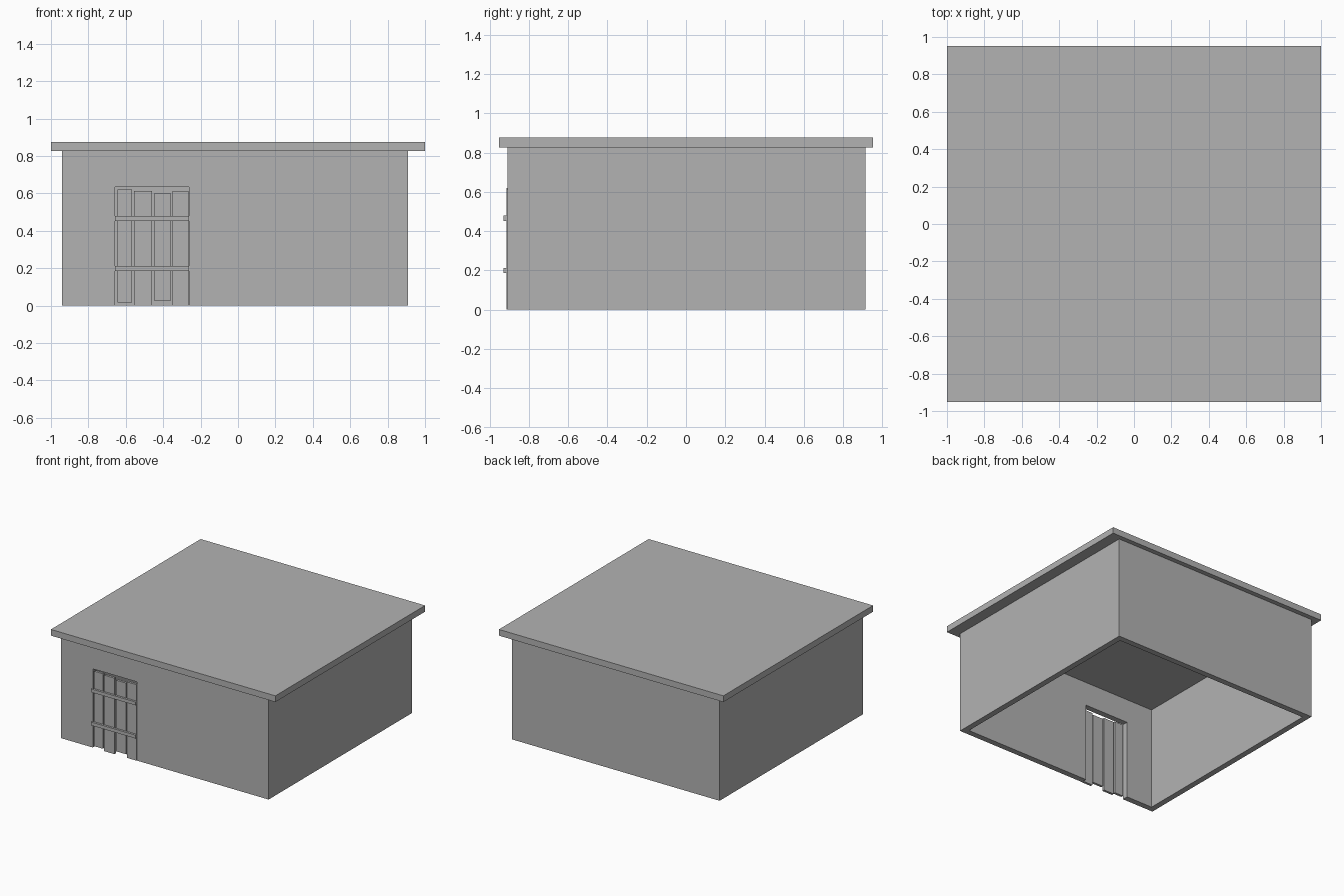
import bpy
from mathutils import Vector

cube = bpy.data.objects.get("Cube")
if cube:
    bpy.data.objects.remove(cube, do_unlink=True)

# One plain grey for the whole building
grey = bpy.data.materials.new("plain_grey")
grey.use_nodes = True
colour = (0.45, 0.45, 0.45, 1)
grey.diffuse_color = colour
grey.node_tree.nodes["Principled BSDF"].inputs["Base Color"].default_value = colour


def box(name, low, high):
    """Axis-aligned box between two opposite corners."""
    low, high = Vector(low), Vector(high)
    bpy.ops.mesh.primitive_cube_add(size=1)
    obj = bpy.context.object
    obj.name = obj.data.name = name
    for v in obj.data.vertices:
        v.co = (low + high) / 2 + v.co * (high - low)
    obj.data.materials.append(grey)
    return obj


def cut(target, cutter):
    """Subtract the cutter from the target and discard it."""
    mod = target.modifiers.new("cut", "BOOLEAN")
    mod.operation = "DIFFERENCE"
    mod.solver = "EXACT"
    mod.object = cutter
    bpy.context.view_layer.objects.active = target
    bpy.ops.object.modifier_apply(modifier=mod.name)
    bpy.data.objects.remove(cutter, do_unlink=True)


left, right, front, back = -0.94, 0.91, -0.91, 0.915
eaves, thick = 0.826, 0.047
door_left, door_right, door_top = -0.657, -0.262, 0.634

# Hollow walls, open underneath, with a doorway through the front
walls = box("walls", (left, front, 0), (right, back, eaves))
cut(walls, box("room_cutter", (left + thick, front + thick, -0.1),
               (right - thick, back - thick, eaves + 0.1)))
cut(walls, box("doorway_cutter", (door_left, front - 0.1, -0.1),
               (door_right, front + 0.1, door_top)))

# Flat overhanging roof slab
box("roof", (-1, -0.953, eaves), (1, 0.953, 0.876))

# Uneven door planks: left edge, right edge, bottom, top
planks = [(-0.643, -0.566, 0.016, 0.62), (-0.555, -0.461, 0, 0.612),
          (-0.45, -0.357, 0.027, 0.6), (-0.349, -0.264, 0, 0.612)]
for i, (x0, x1, z0, z1) in enumerate(planks, 1):
    box(f"door_plank_{i}", (x0, front - 0.003, z0), (x1, front + 0.016, z1))

# Cross rails holding the planks together
for name, z in (("lower_door_rail", 0.186), ("upper_door_rail", 0.453)):
    box(name, (door_left, front - 0.02, z), (door_right, front - 0.003, z + 0.027))
